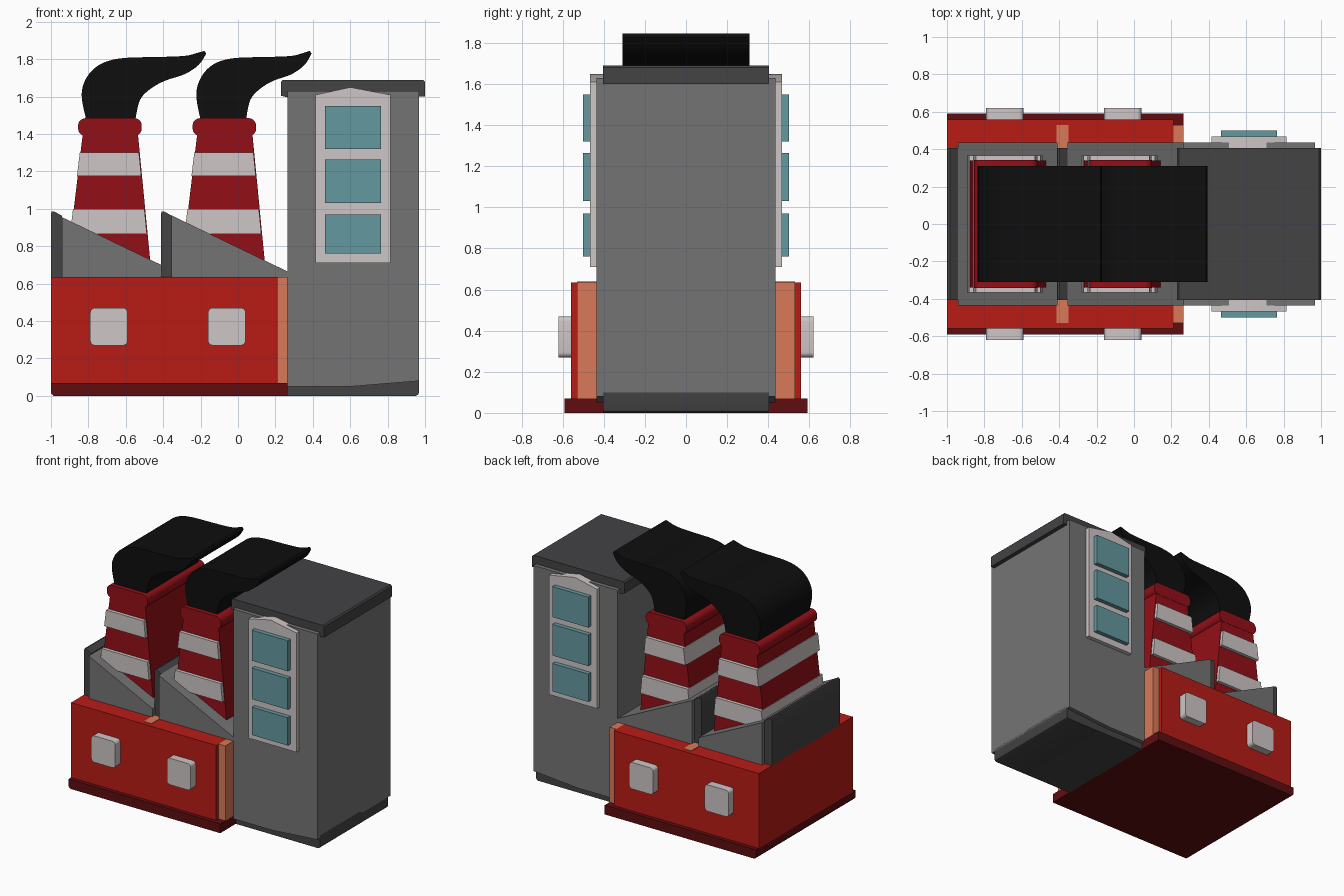
import bpy, bmesh, math
from mathutils import Vector

if "Cube" in bpy.data.objects:
    bpy.data.objects.remove(bpy.data.objects["Cube"])


def material(name, hex_code):
    m = bpy.data.materials.new(name)
    srgb = [int(hex_code[i:i + 2], 16) / 255 for i in (0, 2, 4)]
    m.diffuse_color = [c / 12.92 if c < 0.04 else ((c + 0.055) / 1.055) ** 2.4 for c in srgb] + [1]
    m.use_nodes = True
    m.node_tree.nodes["Principled BSDF"].inputs["Base Color"].default_value = m.diffuse_color
    return m


RED = material("red", "B81C16")
DARK_RED = material("dark_red", "5E0D10")
CHIMNEY_RED = material("chimney_red", "940F17")
WHITE = material("off_white", "CFC6C6")
GREY = material("grey", "747474")
DARK = material("dark_grey", "434345")
TEAL = material("teal", "64989F")
ORANGE = material("orange", "D87A58")
BLACK = material("black", "0E0E0E")


def extrude(name, profile, half, mat):
    """Extrude an x-z profile along y, from -half to half."""
    bm = bmesh.new()
    face = bm.faces.new([bm.verts.new((x, -half, z)) for x, z in profile])
    ext = bmesh.ops.extrude_face_region(bm, geom=[face])
    verts = [g for g in ext["geom"] if isinstance(g, bmesh.types.BMVert)]
    bmesh.ops.translate(bm, verts=verts, vec=(0, 2 * half, 0))
    bmesh.ops.recalc_face_normals(bm, faces=bm.faces)
    mesh = bpy.data.meshes.new(name)
    bm.to_mesh(mesh)
    bm.free()
    ob = bpy.data.objects.new(name, mesh)
    bpy.context.collection.objects.link(ob)
    mesh.materials.append(mat)
    bpy.ops.object.select_all(action="DESELECT")
    ob.select_set(True)
    bpy.context.view_layer.objects.active = ob
    bpy.ops.object.shade_smooth_by_angle(angle=math.radians(32))
    return ob


def rect(x0, x1, z0, z1):
    return [(x0, z0), (x1, z0), (x1, z1), (x0, z1)]


def rounded(x0, x1, z0, z1, r, steps=5):
    pts = []
    corners = [(x1 - r, z1 - r), (x0 + r, z1 - r), (x0 + r, z0 + r), (x1 - r, z0 + r)]
    for k, (cx, cz) in enumerate(corners):
        for i in range(steps + 1):
            a = (k + i / steps) * math.pi / 2
            pts.append((cx + r * math.cos(a), cz + r * math.sin(a)))
    return pts


def spline(points, steps=4):
    """Smooth open curve through the points (Catmull-Rom)."""
    p = [Vector(q) for q in [points[0]] + points + [points[-1]]]
    out = []
    for a, b, c, d in zip(p, p[1:], p[2:], p[3:]):
        for i in range(steps):
            t = i / steps
            out.append(0.5 * (2 * b + (c - a) * t + (2 * a - 5 * b + 4 * c - d) * t * t
                              + (3 * b - a - 3 * c + d) * t ** 3))
    return out + [p[-1]]


# Hall: plinth, red body, orange corner and gutter
extrude("plinth", [(-0.985, 0), (0.265, 0), (0.265, 0.07), (-1, 0.07), (-1, 0.015)], 0.59, DARK_RED)
extrude("hall_body", rect(-1, 0.21, 0.07, 0.635), 0.56, RED)
extrude("hall_corner", rect(0.21, 0.265, 0.07, 0.635), 0.53, ORANGE)
extrude("hall_gutter", rect(-0.415, -0.35, 0.6, 0.639), 0.53, ORANGE)
for i, x in enumerate((-0.79, -0.16)):
    extrude(f"hall_window_{i}", rounded(x, x + 0.2, 0.27, 0.47, 0.025), 0.62, WHITE)

# Saw-tooth roofs with dark back walls
extrude("roof_slope_0", [(-0.94, 0.63), (-0.41, 0.63), (-0.41, 0.70), (-0.94, 0.955)], 0.435, GREY)
extrude("roof_slope_1", [(-0.355, 0.63), (0.265, 0.63), (0.265, 0.665), (-0.355, 0.965)], 0.435, GREY)
for i, x in enumerate((-1, -0.412)):
    extrude(f"roof_wall_{i}", [(x, 0.63), (x + 0.06, 0.63), (x + 0.06, 0.962), (x + 0.015, 0.987),
                               (x + 0.004, 0.985), (x, 0.975)], 0.405, DARK)


# Chimneys: striped tapered stacks, rounded caps and smoke
def stack(z0, z1, dx, grow=0.0):
    left = lambda z: -0.83 - (1.4 - z) * 0.12 + dx - grow
    right = lambda z: -0.535 + (1.4 - z) * 0.097 + dx - grow
    return [(left(z0), z0), (right(z0), z0), (right(z1), z1), (left(z1), z1)]


smoke = spline([(-.81, 1.47), (-.835, 1.59), (-.825, 1.67), (-.78, 1.74), (-.71, 1.785), (-.605, 1.807),
                (-.42, 1.812), (-.285, 1.818), (-.22, 1.833), (-.18, 1.845)])
smoke += spline([(-.17, 1.83), (-.21, 1.77), (-.285, 1.72), (-.39, 1.685), (-.47, 1.64),
                 (-.525, 1.58), (-.55, 1.47)])
for i, (dx, stretch) in enumerate(((0, 1), (0.612, 0.925))):
    extrude(f"chimney_{i}", stack(0.64, 1.42, dx), 0.34, CHIMNEY_RED)
    for j, (z0, z1) in enumerate(((0.865, 1.0), (1.175, 1.30))):
        extrude(f"chimney_{i}_band_{j}", stack(z0, z1, dx, 0.004), 0.365, WHITE)
    extrude(f"chimney_{i}_cap", rounded(-0.855 + dx, -0.515 + dx, 1.39, 1.485, 0.04), 0.342, CHIMNEY_RED)
    extrude(f"smoke_{i}", [(-0.82 + dx + (x + 0.82) * stretch, z) for x, z in smoke], 0.31, BLACK)

# Tower: foot, body, roof slab
extrude("tower_foot", [(0.265, 0), (0.95, 0), (0.963, 0.006), (0.968, 0.02), (0.968, 0.1), (0.265, 0.1)], 0.405, DARK)
extrude("tower_body", [(0.265, 0.05), (0.6, 0.05), (0.968, 0.08), (0.968, 1.63), (0.265, 1.63)], 0.435, GREY)
extrude("tower_roof", [(0.23, 1.605), (0.27, 1.595), (0.97, 1.6), (1, 1.6), (1, 1.68), (0.99, 1.69),
                       (0.24, 1.69), (0.23, 1.68)], 0.405, DARK)

# Tower windows
extrude("window_frame", [(0.415, 0.71), (0.815, 0.71), (0.815, 1.61), (0.6, 1.65), (0.415, 1.61)], 0.467, WHITE)
for i, (z0, z1) in enumerate(((0.76, 0.97), (1.03, 1.265), (1.32, 1.55))):
    extrude(f"window_pane_{i}", rect(0.465, 0.765, z0, z1), 0.50, TEAL)
